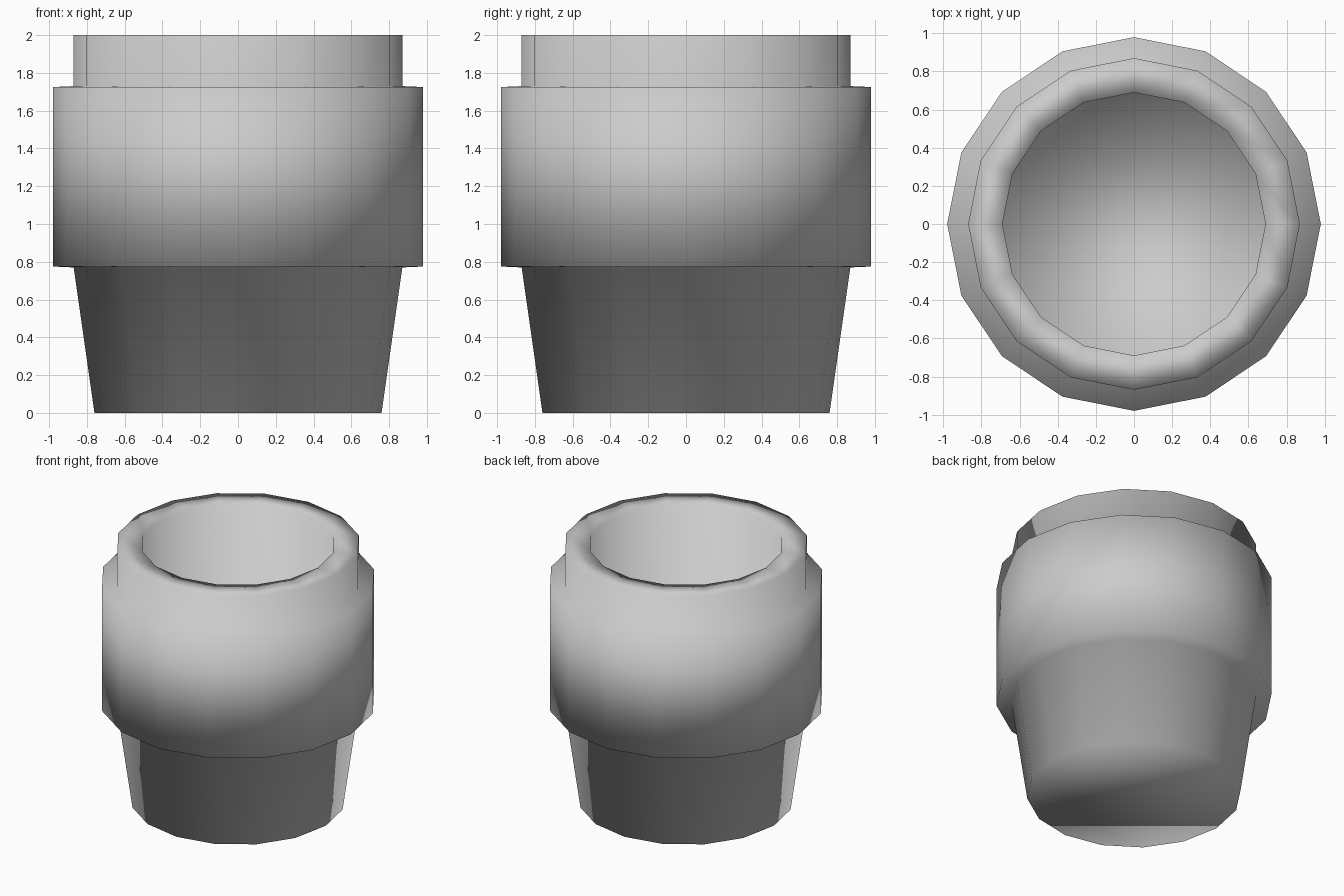
import bpy, bmesh
from math import cos, sin, tau

if "Cube" in bpy.data.objects:
    bpy.data.objects.remove(bpy.data.objects["Cube"])

SIDES = 16
# Cup profile (radius, height): outer base edge, collar, rim, inner wall
PROFILE = [(0.76, 0.0), (0.87, 0.77), (0.98, 0.775), (0.98, 1.725),
           (0.87, 1.73), (0.87, 2.0), (0.69, 2.0), (0.69, 0.2)]


def lathe(name, profile, sides):
    bm = bmesh.new()
    rings = [[bm.verts.new((r * cos(tau * i / sides), r * sin(tau * i / sides), z))
              for i in range(sides)] for r, z in profile]
    for a, b in zip(rings, rings[1:]):
        for i in range(sides):
            j = (i + 1) % sides
            bm.faces.new((a[i], a[j], b[j], b[i]))
    # Underside and inner floor
    bm.faces.new(rings[0][::-1])
    bm.faces.new(rings[-1])
    # Soft shading across the whole cup
    for f in bm.faces:
        f.smooth = True
    bmesh.ops.recalc_face_normals(bm, faces=bm.faces[:])
    mesh = bpy.data.meshes.new(name)
    bm.to_mesh(mesh)
    bm.free()
    obj = bpy.data.objects.new(name, mesh)
    bpy.context.collection.objects.link(obj)
    return obj


# Hollow cup with a wide collar
lathe("cup", PROFILE, SIDES)
